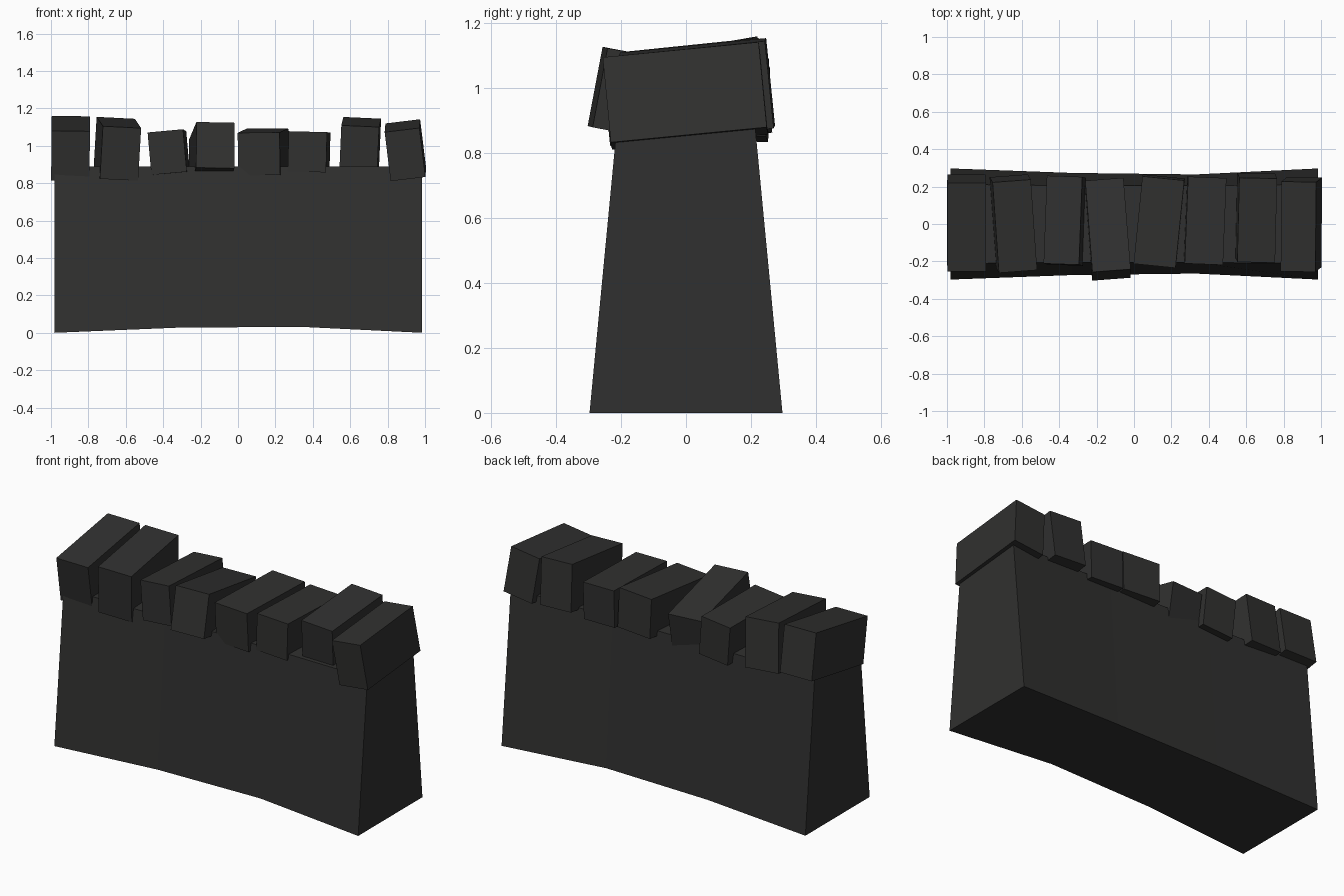
import bpy, bmesh
from math import atan2, hypot, sin
from mathutils import Matrix, Euler, Vector

if "Cube" in bpy.data.objects:
    bpy.data.objects.remove(bpy.data.objects["Cube"])

mat = bpy.data.materials.new("dark_stone")
mat.diffuse_color = (0.03, 0.03, 0.029, 1)
mat.use_nodes = True
mat.node_tree.nodes["Principled BSDF"].inputs["Base Color"].default_value = mat.diffuse_color


def finish(bm, name):
    bmesh.ops.recalc_face_normals(bm, faces=bm.faces)
    mesh = bpy.data.meshes.new(name)
    bm.to_mesh(mesh)
    bm.free()
    mesh.materials.append(mat)
    obj = bpy.data.objects.new(name, mesh)
    bpy.context.collection.objects.link(obj)
    return obj


# Battered wall: x, bottom half depth, bottom z, top half depth
sections = [(-0.98, 0.297, 0, 0.212), (-0.33, 0.273, 0.027, 0.205),
            (0.33, 0.265, 0.032, 0.205), (0.985, 0.297, 0, 0.212)]
bm = bmesh.new()
rings = [[bm.verts.new(p) for p in ((x, -b, z), (x, b, z), (x, t, 0.89), (x, -t, 0.89))]
         for x, b, z, t in sections]
for r, s in zip(rings, rings[1:]):
    for i in range(4):
        j = (i + 1) % 4
        bm.faces.new((r[i], r[j], s[j], s[i]))
bm.faces.new(rings[0])
bm.faces.new(rings[-1])
finish(bm, "wall_body")

# Cap stones: x, top front y/z, top back y/z, width, height, roll, yaw
stones = [
    (-0.895, -0.255, 1.08, 0.22, 1.16, 0.205, 0.268, -0.01, 0.00),
    (-0.645, -0.255, 1.10, 0.23, 1.15, 0.205, 0.283, -0.05, 0.075),
    (-0.370, -0.215, 1.08, 0.255, 1.07, 0.190, 0.228, 0.09, -0.035),
    (-0.140, -0.250, 1.127, 0.24, 1.035, 0.205, 0.248, -0.02, 0.075),
    (0.135, -0.225, 1.07, 0.245, 1.092, 0.225, 0.228, 0.01, -0.10),
    (0.380, -0.215, 1.075, 0.25, 1.072, 0.205, 0.215, -0.025, -0.04),
    (0.653, -0.205, 1.105, 0.245, 1.15, 0.202, 0.270, -0.045, -0.02),
    (0.895, -0.255, 1.085, 0.225, 1.132, 0.187, 0.265, 0.12, -0.02),
]
for n, (x, yf, zf, yb, zb, w, h, roll, yaw) in enumerate(stones, 1):
    pitch = atan2(zb - zf, yb - yf)
    centre = Vector((x, (yf + yb) / 2 + sin(pitch) * h / 2, (zf + zb) / 2 - h / 2))
    depth = hypot(zb - zf, yb - yf)
    bm = bmesh.new()
    bmesh.ops.create_cube(bm, size=1, matrix=Matrix.LocRotScale(
        centre, Euler((pitch, -roll, yaw)), Vector((w, depth, h))))
    finish(bm, f"cap_stone_{n}")
